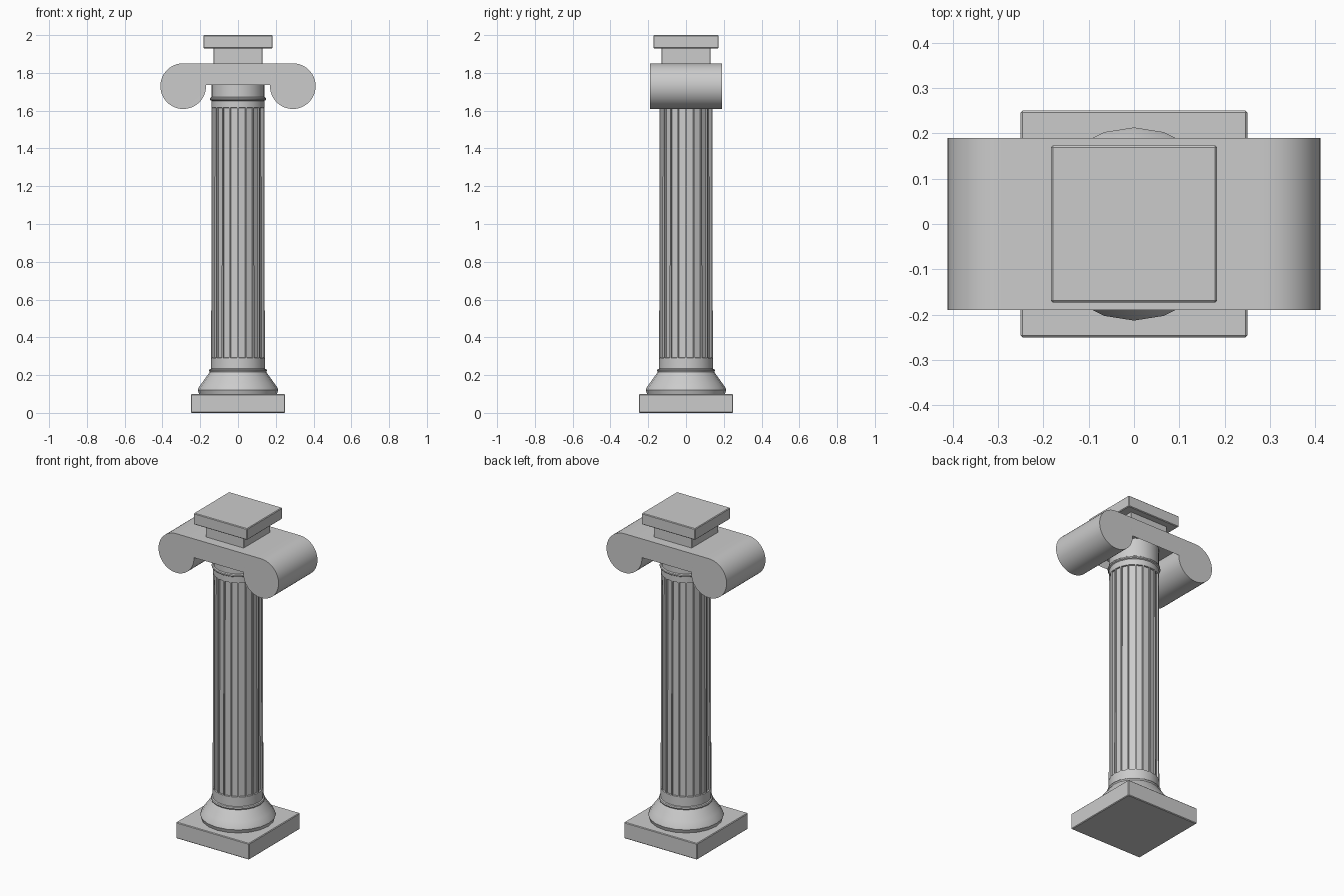
import bpy, bmesh
from math import sin, cos, pi, radians

if "Cube" in bpy.data.objects:
    bpy.data.objects.remove(bpy.data.objects["Cube"])

SIDES = 20


def finish(bm, name, smooth=None):
    bmesh.ops.recalc_face_normals(bm, faces=bm.faces[:])
    mesh = bpy.data.meshes.new(name)
    bm.to_mesh(mesh)
    bm.free()
    obj = bpy.data.objects.new(name, mesh)
    bpy.context.collection.objects.link(obj)
    if smooth:
        bpy.ops.object.select_all(action='DESELECT')
        obj.select_set(True)
        bpy.context.view_layer.objects.active = obj
        bpy.ops.object.shade_smooth_by_angle(angle=radians(smooth))
    return obj


def block(name, hx, hy, z0, z1, bevel=0.004):
    bm = bmesh.new()
    bmesh.ops.create_cube(bm, size=1)
    for v in bm.verts:
        v.co = (v.co.x * 2 * hx, v.co.y * 2 * hy, z0 + (v.co.z + 0.5) * (z1 - z0))
    obj = finish(bm, name)
    mod = obj.modifiers.new("bevel", 'BEVEL')
    mod.width, mod.segments = bevel, 1
    return obj


def lathe(profile):
    bm = bmesh.new()
    rings = [[bm.verts.new((r * cos(2 * pi * i / SIDES), r * sin(2 * pi * i / SIDES), z))
              for i in range(SIDES)] for r, z in profile]
    for a, b in zip(rings, rings[1:]):
        for i in range(SIDES):
            j = (i + 1) % SIDES
            bm.faces.new((a[i], a[j], b[j], b[i]))
    bm.faces.new(rings[0][::-1])
    bm.faces.new(rings[-1])
    bmesh.ops.recalc_face_normals(bm, faces=bm.faces[:])
    return bm


# Square plinth, neck block and top slab
block("plinth", 0.25, 0.25, 0.0, 0.10)
block("neck_block", 0.13, 0.13, 1.84, 1.94, 0.002)
block("top_slab", 0.183, 0.173, 1.93, 2.0)

# Flared base moulding
finish(lathe([(0.203, 0.09), (0.208, 0.107), (0.213, 0.122), (0.207, 0.136),
              (0.19, 0.16), (0.17, 0.188), (0.152, 0.213), (0.145, 0.222)]),
       "base_moulding", 30)

# Shaft with collars; the long faces are inset into flutes
bm = lathe([(0.145, 0.21), (0.15, 0.217), (0.153, 0.224), (0.15, 0.231), (0.143, 0.234),
            (0.142, 0.287), (0.14, 1.62), (0.14, 1.652), (0.147, 1.656), (0.149, 1.662),
            (0.147, 1.668), (0.141, 1.672), (0.141, 1.80)])
flutes = [f for f in bm.faces if max(v.co.z for v in f.verts) - min(v.co.z for v in f.verts) > 1]
bmesh.ops.inset_individual(bm, faces=flutes, thickness=0.006, depth=0)
bmesh.ops.inset_individual(bm, faces=flutes, thickness=0.002, depth=-0.009)
finish(bm, "fluted_shaft", 30)

# Scroll capital: half outline mirrored, then extruded with a slight waist
ARC = 36
cx, cz, r = 0.29, 1.73, 0.121
half = [(0.1, 1.851), (0.18, 1.851)]
for k in range(ARC + 1):
    a = radians(90 - 297 * k / ARC)
    half.append((cx + r * cos(a), cz + r * sin(a)))
half += [(0.17, 1.785), (0.1, 1.785)]
outline = [(0, 1.851)] + half + [(0, 1.785)] + [(-x, z) for x, z in reversed(half)]


def depth(x):
    x = abs(x)
    return 0.182 + 0.05 * x if x < 0.1 else min(0.19, 0.187 + 0.0375 * (x - 0.1))


bm = bmesh.new()
front = [bm.verts.new((x, -depth(x), z)) for x, z in outline]
back = [bm.verts.new((x, depth(x), z)) for x, z in outline]
n = len(outline)
for i in range(n):
    j = (i + 1) % n
    bm.faces.new((front[i], front[j], back[j], back[i]))
caps = [bm.faces.new(front), bm.faces.new(back[::-1])]
bmesh.ops.triangulate(bm, faces=caps)
finish(bm, "scroll_capital", 30)
